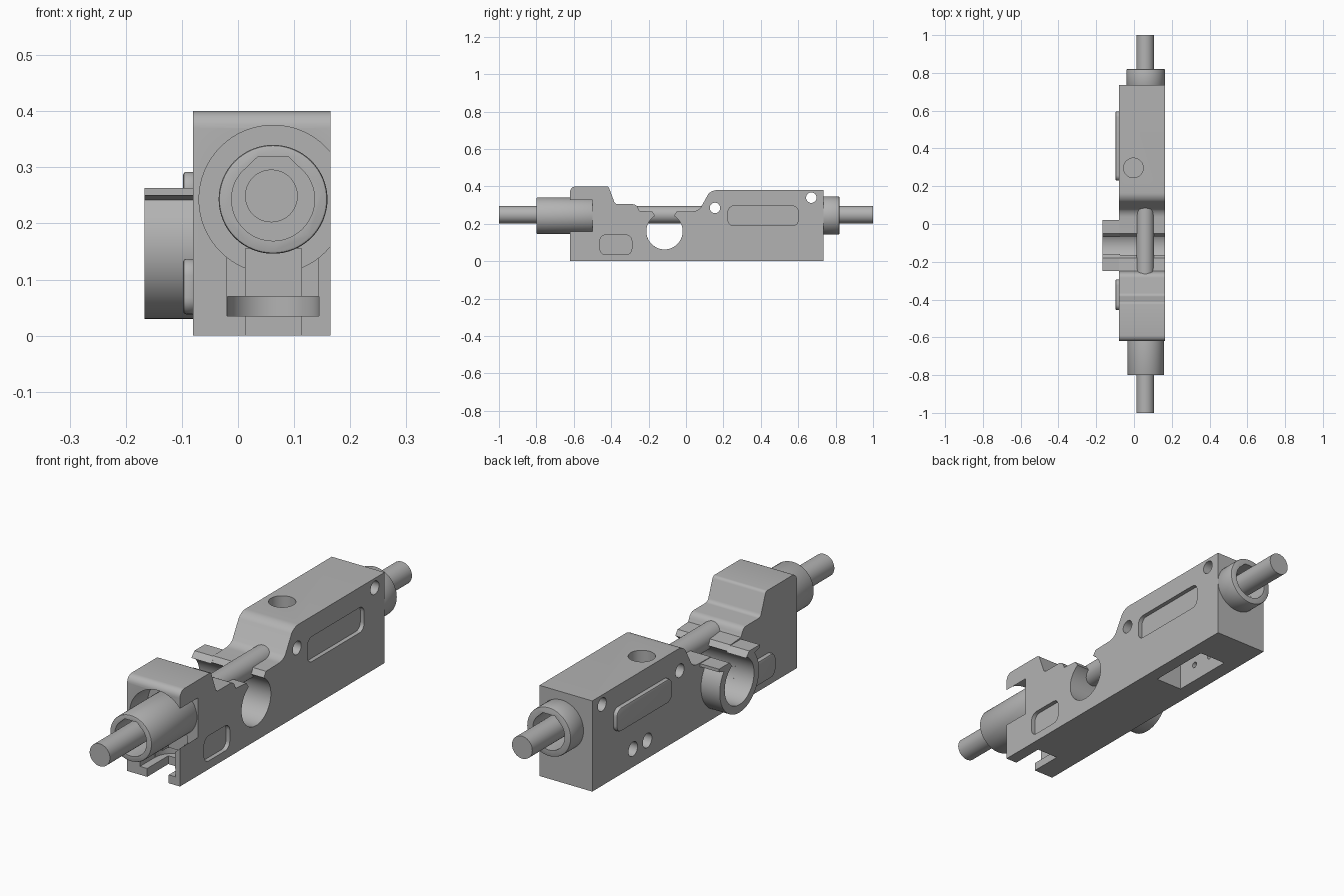
import bpy, bmesh, math
from mathutils import Vector

if "Cube" in bpy.data.objects:
    bpy.data.objects.remove(bpy.data.objects["Cube"])

grey = bpy.data.materials.new("light grey")
grey.diffuse_color = (0.45, 0.45, 0.45, 1)
grey.use_nodes = True
grey.node_tree.nodes["Principled BSDF"].inputs["Base Color"].default_value = grey.diffuse_color

AX, AZ = 0.0625, 0.243      # long axis of rod and tubes
CY, CZ = -0.115, 0.16       # centre of the clip


def prism(name, pts, lo, hi, axis):
    """Extrude a 2D outline along x (pts are y,z), y (x,z) or z (x,y)."""
    place = {"x": lambda a, b: (lo, a, b), "y": lambda a, b: (a, lo, b),
             "z": lambda a, b: (a, b, lo)}[axis]
    bm = bmesh.new()
    face = bm.faces.new([bm.verts.new(place(a, b)) for a, b in pts])
    out = bmesh.ops.extrude_face_region(bm, geom=[face])
    step = Vector([hi - lo if c == axis else 0 for c in "xyz"])
    bmesh.ops.translate(bm, vec=step, verts=[v for v in out["geom"] if isinstance(v, bmesh.types.BMVert)])
    bmesh.ops.recalc_face_normals(bm, faces=bm.faces)
    me = bpy.data.meshes.new(name)
    bm.to_mesh(me)
    bm.free()
    me.materials.append(grey)
    ob = bpy.data.objects.new(name, me)
    bpy.context.collection.objects.link(ob)
    return ob


def arc(a, b, r, start=0, end=360, n=48):
    full = end - start == 360
    return [(a + r * math.cos(math.radians(start + (end - start) * i / n)),
             b + r * math.sin(math.radians(start + (end - start) * i / n)))
            for i in range(n if full else n + 1)]


def rect(a0, a1, b0, b1, r=0):
    if not r:
        return [(a0, b0), (a1, b0), (a1, b1), (a0, b1)]
    return (arc(a1 - r, b1 - r, r, 0, 90, 6) + arc(a0 + r, b1 - r, r, 90, 180, 6)
            + arc(a0 + r, b0 + r, r, 180, 270, 6) + arc(a1 - r, b0 + r, r, 270, 360, 6))


def activate(ob):
    bpy.ops.object.select_all(action="DESELECT")
    ob.select_set(True)
    bpy.context.view_layer.objects.active = ob


def cut(ob, *cutters):
    for c in cutters:
        activate(ob)
        m = ob.modifiers.new("cut", "BOOLEAN")
        m.operation, m.solver, m.object = "DIFFERENCE", "EXACT", c
        bpy.ops.object.modifier_apply(modifier=m.name)
        bpy.data.objects.remove(c)


def bevel(ob, width, segments=2):
    activate(ob)
    m = ob.modifiers.new("bevel", "BEVEL")
    m.width, m.segments, m.limit_method = width, segments, "ANGLE"
    bpy.ops.object.modifier_apply(modifier=m.name)


# Body side profile with stepped front block and sloped rear shoulder
profile = ([(-0.62, 0), (0.735, 0), (0.735, 0.38)]
           + arc(0.165, 0.32, 0.06, 90, 140, 6) + arc(0.035, 0.327, 0.06, -45, -90, 5)
           + [(-0.05, 0.265), (-0.07, 0.237), (-0.16, 0.237), (-0.18, 0.265), (-0.25, 0.27)]
           + arc(-0.285, 0.275, 0.03, 15, 90, 4) + arc(-0.365, 0.325, 0.02, 270, 200, 4)
           + arc(-0.425, 0.385, 0.015, 20, 90, 4) + arc(-0.59, 0.37, 0.03, 90, 180, 6))
body = prism("body", profile, -0.08, 0.165, "x")

# Clip seat and its throat
cut(body, prism("cutter", arc(CY, CZ, 0.097, n=64), -0.2, 0.3, "x"),
    prism("cutter", [(-0.16, 0.2), (-0.07, 0.2), (-0.07, 0.3), (-0.16, 0.3)], -0.2, 0.3, "x"))

# Front socket, open on the right, with a stepped slot below
cut(body, prism("cutter", arc(AX, AZ, 0.132, n=64), -0.7, -0.5, "y"),
    prism("cutter", rect(-0.02, 0.143, 0.035, 0.2), -0.7, -0.52, "y"),
    prism("cutter", rect(0.013, 0.113, -0.1, 0.155), -0.7, -0.48, "y"),
    prism("cutter", arc(AX, -0.52, 0.0815, 0, 180, 24) + [(-0.019, -0.7), (0.144, -0.7)],
          0.035, 0.07, "z"))

# Cross holes, top hole, bottom pocket and its two screw holes
for y, z in ((0.155, 0.285), (0.67, 0.34)):
    cut(body, prism("cutter", arc(y, z, 0.028, n=32), -0.2, 0.3, "x"))
cut(body, prism("cutter", arc(-0.003, 0.297, 0.052), 0.22, 0.5, "z"),
    prism("cutter", rect(-0.015, 0.11, 0.28, 0.56), -0.1, 0.13, "z"))
for y in (0.37, 0.465):
    cut(body, prism("cutter", arc(y, 0.075, 0.03, n=32), -0.2, -0.04, "x"),
        prism("cutter", arc(y, 0.075, 0.013, n=16), -0.06, 0.01, "x"))

# Rear bore
cut(body, prism("cutter", arc(AX, AZ, 0.074), 0.62, 0.9, "y"))

# Right recesses with matching raised pads on the left
parts = []
for name, (y0, y1, z0, z1) in (("rear_pad", (0.225, 0.6, 0.19, 0.295)),
                               ("front_pad", (-0.46, -0.29, 0.035, 0.14))):
    cut(body, prism("cutter", rect(y0, y1, z0, z1, 0.03), 0.147, 0.3, "x"))
    pad = prism(name, rect(y0 + 0.004, y1 - 0.004, z0 + 0.003, z1 - 0.003, 0.03), -0.098, -0.075, "x")
    bevel(pad, 0.006)
    parts.append(pad)

# Open spring clip with flared lips on the left side
half_out = [(0.135, 0.09), (0.135, 0.103), (0.065, 0.103), (0.045, 0.08)]
outline = ([(CY - u, CZ + v) for u, v in half_out[::-1]]
           + arc(CY, CZ, 0.13, 141, 399, 56)
           + [(CY + u, CZ + v) for u, v in half_out]
           + arc(CY, CZ, 0.097, 420, 120, 56))
parts.append(prism("clip", outline, -0.167, -0.075, "x"))


# Tubes with a flat-topped bore
def bore():
    return arc(AX, AZ, 0.074, 140, 400, 48) + [(AX + 0.028, AZ + 0.075), (AX - 0.028, AZ + 0.075)]


tube = prism("front_tube", arc(AX, AZ, 0.097, n=64), -0.8, -0.49, "y")
bevel(tube, 0.005)
cut(tube, prism("cutter", bore(), -0.9, -0.56, "y"))
collar = prism("rear_collar", arc(AX, AZ + 0.001, 0.102, n=64), 0.73, 0.82, "y")
bevel(collar, 0.005)
cut(collar, prism("cutter", bore(), 0.6, 0.9, "y"))

# Rods along the shared axis
parts += [body, tube, collar,
          prism("front_rod", arc(AX - 0.003, 0.249, 0.047), -1, 0.11, "y"),
          prism("rear_rod", arc(AX - 0.003, 0.249, 0.047), 0.6, 1, "y")]

for ob in parts:
    activate(ob)
    bpy.ops.object.shade_smooth_by_angle(angle=math.radians(30))
